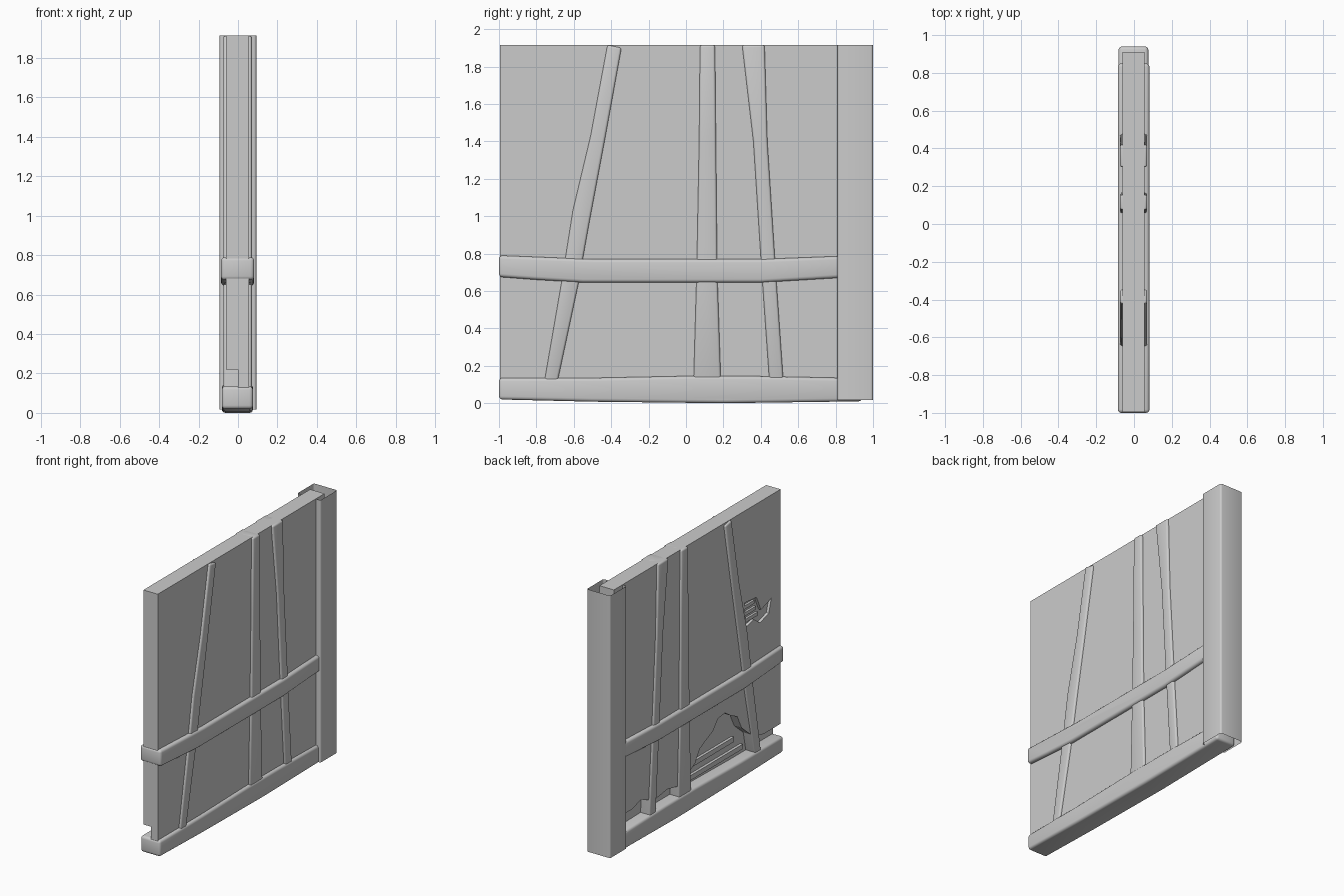
import bpy, bmesh, math

cube = bpy.data.objects.get("Cube")
if cube:
    bpy.data.objects.remove(cube, do_unlink=True)

mat = bpy.data.materials.new("plain grey")
mat.use_nodes = True
GREY = (0.6, 0.6, 0.6, 1)
mat.diffuse_color = GREY
mat.node_tree.nodes["Principled BSDF"].inputs["Base Color"].default_value = GREY


def prism(name, outline, x0, x1, bevel=0, segments=3, open_ends=False):
    """Extrude a (y, z) outline from x0 to x1, with optional rounded edges."""
    bm = bmesh.new()
    face = bm.faces.new([bm.verts.new((x0, y, z)) for y, z in outline])
    ext = bmesh.ops.extrude_face_region(bm, geom=[face])
    for v in ext["geom"]:
        if isinstance(v, bmesh.types.BMVert):
            v.co.x = x1
    bmesh.ops.recalc_face_normals(bm, faces=bm.faces)
    if bevel:
        edges = [e for e in bm.edges if e.calc_face_angle(0) > math.radians(40)
                 and not (open_ends and abs(e.verts[0].co.z - e.verts[1].co.z) < 0.1)]
        bmesh.ops.bevel(bm, geom=edges, offset=bevel, segments=segments,
                        profile=0.5, affect="EDGES", clamp_overlap=True)
    if open_ends:
        caps = [f for f in bm.faces if abs(f.normal.z) > 0.9]
        bmesh.ops.delete(bm, geom=caps, context="FACES")
    mesh = bpy.data.meshes.new(name)
    bm.to_mesh(mesh)
    bm.free()
    mesh.materials.append(mat)
    obj = bpy.data.objects.new(name, mesh)
    bpy.context.collection.objects.link(obj)
    bpy.ops.object.select_all(action="DESELECT")
    obj.select_set(True)
    bpy.context.view_layer.objects.active = obj
    if bevel:
        bpy.ops.object.shade_smooth_by_angle(angle=math.radians(35))
    return obj


def box(name, y0, y1, z0, z1, x0, x1, **kw):
    return prism(name, [(y0, z0), (y1, z0), (y1, z1), (y0, z1)], x0, x1, **kw)


TOP = 1.915

# Wall: solid half, and plaster half with a broken lower edge
box("wall_core", -0.995, 0.91, 0.11, TOP, 0, 0.055)
broken_edge = [(0.91, 0.25), (0.7, 0.25), (0.6, 0.28), (0.45, 0.22), (0.3, 0.24),
               (0.1, 0.2), (0.05, 0.27), (-0.02, 0.31), (-0.07, 0.39), (-0.15, 0.43),
               (-0.22, 0.46), (-0.28, 0.53), (-0.36, 0.54), (-0.42, 0.5),
               (-0.5, 0.46), (-0.55, 0.36), (-0.68, 0.25), (-0.8, 0.22), (-0.995, 0.22)]
plaster = prism("plaster_layer", broken_edge + [(-0.995, TOP), (0.91, TOP)], -0.06, 0)

# Chipped hole in the plaster
hole = prism("hole_cutter", [(-0.6, 1.07), (-0.69, 1.09), (-0.76, 1.04), (-0.86, 1.07),
                             (-0.89, 1.17), (-0.84, 1.15), (-0.77, 1.13),
                             (-0.72, 1.24), (-0.58, 1.25)], -0.1, -0.04)
cut = plaster.modifiers.new("hole", "BOOLEAN")
cut.object = hole
cut.solver = "EXACT"
bpy.context.view_layer.objects.active = plaster
bpy.ops.object.modifier_apply(modifier=cut.name)
bpy.data.objects.remove(hole, do_unlink=True)

# Laths showing through the broken plaster
for i in range(3):
    z = 1.1 + i * 0.05
    box(f"upper_lath_{i + 1}", -0.74 + i * 0.02, -0.55, z, z + 0.025, -0.056, -0.035)
for i in range(2):
    z = 0.17 + i * 0.09
    box(f"lower_lath_{i + 1}", -0.62 + i * 0.1, 0.08 - i * 0.08, z, z + 0.035, -0.02, 0.01)

# Braces passing through the wall, showing on both sides
braces = {
    "leaning_brace": ([(-0.76, 0.1), (-0.665, 0.65), (-0.605, 1.03), (-0.51, 1.43), (-0.42, TOP)],
                      [(-0.69, 0.1), (-0.575, 0.64), (-0.52, 0.95), (-0.43, 1.43), (-0.345, 1.9)]),
    "middle_stud": ([(0.04, 0.1), (0.057, 0.7), (0.07, 1.4), (0.075, TOP)],
                    [(0.187, 0.1), (0.167, 0.7), (0.16, 1.4), (0.155, TOP)]),
    "rear_brace": ([(0.447, 0.1), (0.405, 0.7), (0.36, 1.4), (0.3, TOP)],
                   [(0.522, 0.1), (0.48, 0.7), (0.435, 1.4), (0.42, TOP)]),
}
for name, (front, back) in braces.items():
    prism(name, front + back[::-1], -0.074, 0.07, bevel=0.012)

# Sagging rail across the middle
prism("middle_rail", [(-1, 0.675), (-0.8, 0.66), (-0.55, 0.645), (0.4, 0.645), (0.85, 0.672),
                      (0.85, 0.787), (0.4, 0.77), (-0.5, 0.77), (-1, 0.79)],
      -0.086, 0.082, bevel=0.018)

# Sill beam along the ground
prism("sill_beam", [(-1, 0.02), (-0.5, 0.008), (0.2, 0), (0.94, 0.01), (0.94, 0.133),
                    (0.35, 0.145), (0, 0.145), (-0.5, 0.135), (-1, 0.135)],
      -0.082, 0.076, bevel=0.018)

# Hollow corner post, open at top and bottom
box("corner_post", 0.81, 1, 0.018, TOP, -0.093, 0.093, bevel=0.012, open_ends=True)
